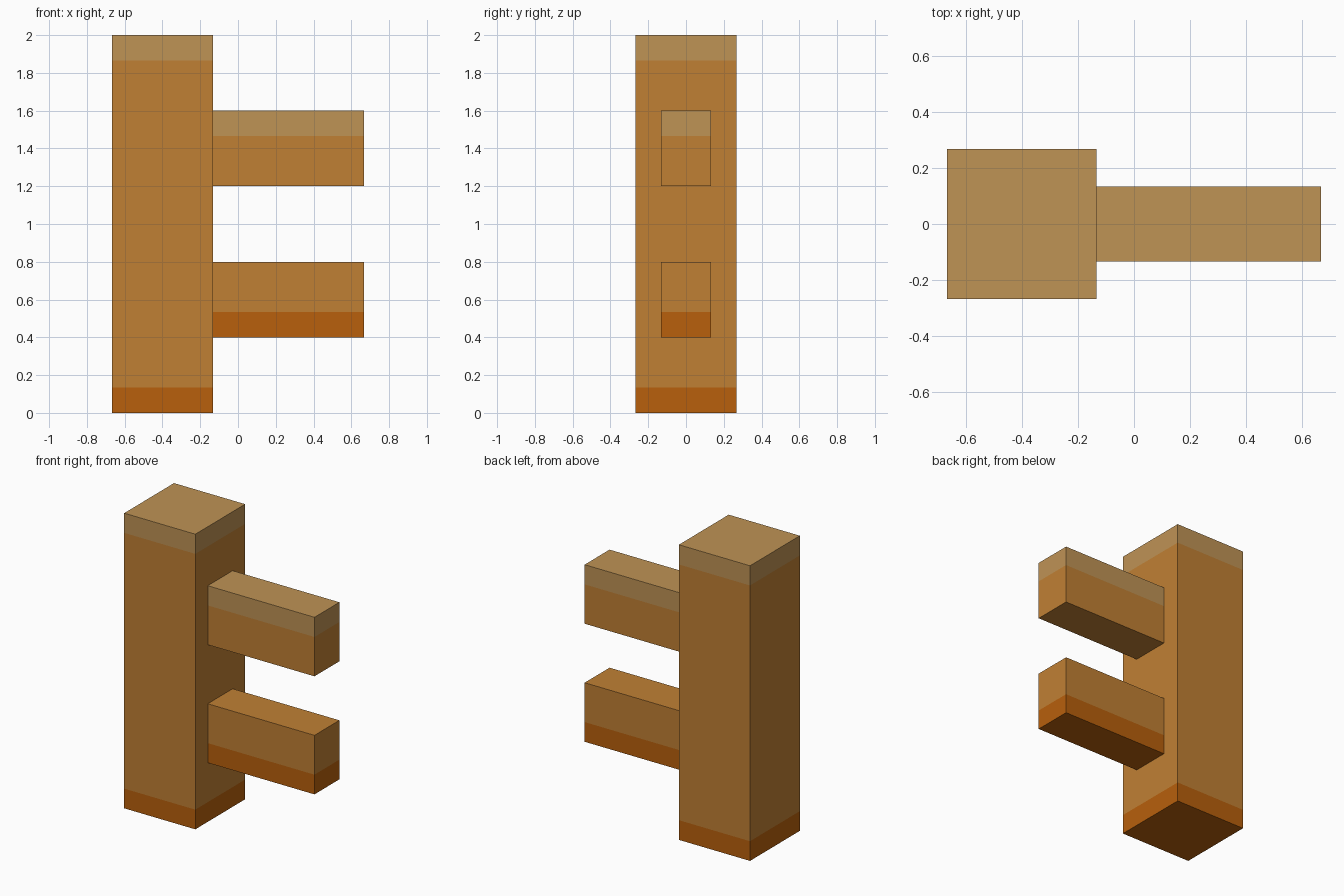
import bpy
import bmesh
from mathutils import Matrix, Vector

if "Cube" in bpy.data.objects:
    bpy.data.objects.remove(bpy.data.objects["Cube"], do_unlink=True)


def make_material(name, rgb):
    """Flat material from 0-255 display values, converted to linear."""
    def linear(c):
        c /= 255
        return c / 12.92 if c <= 0.04045 else ((c + 0.055) / 1.055) ** 2.4
    color = (*[linear(c) for c in rgb], 1)
    mat = bpy.data.materials.new(name)
    mat.diffuse_color = color
    mat.use_nodes = True
    mat.node_tree.nodes["Principled BSDF"].inputs["Base Color"].default_value = color
    return mat


DARK = make_material("dark orange wood", (184, 96, 12))
MID = make_material("orange wood", (192, 128, 52))
LIGHT = make_material("pale wood", (191, 147, 85))

U = 2 / 15  # height of one colour band


def banded_beam(name, low, high, mats, cuts):
    """Box cut at the given heights, with one material per band from the bottom up."""
    low, high = Vector(low), Vector(high)
    bm = bmesh.new()
    bmesh.ops.create_cube(bm, size=1, matrix=Matrix.Translation((low + high) / 2)
                          @ Matrix.Diagonal((*(high - low), 1)))
    for z in cuts:
        bmesh.ops.bisect_plane(bm, geom=bm.verts[:] + bm.edges[:] + bm.faces[:],
                               plane_co=(0, 0, z), plane_no=(0, 0, 1))
    for face in bm.faces:
        height = face.calc_center_median().z
        face.material_index = sum(height > z for z in cuts)
    mesh = bpy.data.meshes.new(name)
    bm.to_mesh(mesh)
    bm.free()
    for mat in mats:
        mesh.materials.append(mat)
    obj = bpy.data.objects.new(name, mesh)
    bpy.context.collection.objects.link(obj)
    return obj


# Upright post with a dark foot and a pale cap
banded_beam("post", (-5 * U, -2 * U, 0), (-U, 2 * U, 15 * U),
            (DARK, MID, LIGHT), (U, 14 * U))

# Two rails reaching out from the post
banded_beam("lower_rail", (-U, -U, 3 * U), (5 * U, U, 6 * U),
            (DARK, MID), (4 * U,))
banded_beam("upper_rail", (-U, -U, 9 * U), (5 * U, U, 12 * U),
            (MID, LIGHT), (11 * U,))
